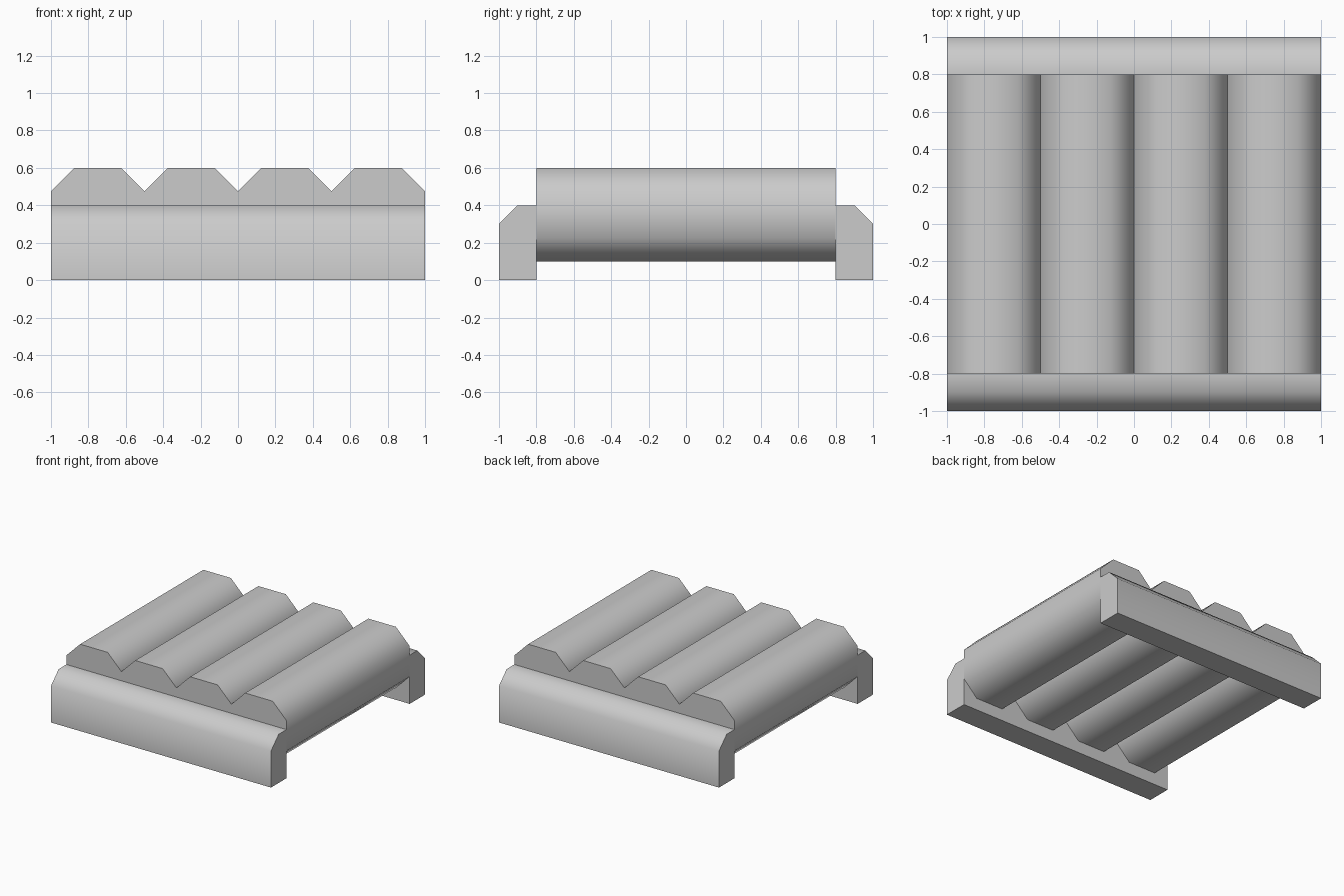
import bpy, bmesh, math
from mathutils import Vector

if "Cube" in bpy.data.objects:
    bpy.data.objects.remove(bpy.data.objects["Cube"])


def extrude_profile(name, points, offset):
    """Closed prism: profile points swept along offset, soft bevels, sharp right angles."""
    bm = bmesh.new()
    face = bm.faces.new([bm.verts.new(p) for p in points])
    new = bmesh.ops.extrude_face_region(bm, geom=[face], use_keep_orig=True)["geom"]
    verts = [g for g in new if isinstance(g, bmesh.types.BMVert)]
    bmesh.ops.translate(bm, verts=verts, vec=Vector(offset))
    bmesh.ops.recalc_face_normals(bm, faces=bm.faces)
    mesh = bpy.data.meshes.new(name)
    bm.to_mesh(mesh)
    bm.free()
    obj = bpy.data.objects.new(name, mesh)
    bpy.context.collection.objects.link(obj)
    bpy.ops.object.select_all(action='DESELECT')
    obj.select_set(True)
    bpy.context.view_layer.objects.active = obj
    bpy.ops.object.shade_smooth_by_angle(angle=math.radians(50))
    return obj


# Four chamfered logs lying side by side along y
R, C, MID = 0.25, 0.125, 0.35
octagon = [(C, R), (R, C), (R, -C), (C, -R), (-C, -R), (-R, -C), (-R, C), (-C, R)]
for i in range(4):
    cx = -0.75 + 0.5 * i
    extrude_profile(f"deck_log_{i + 1}",
                    [(cx + x, -0.8, MID + z) for x, z in octagon], (0, 1.6, 0))

# Front and back end beams with a chamfered outer top edge
beam = [(0.8, 0), (1.0, 0), (1.0, 0.3), (0.9, 0.4), (0.8, 0.4)]
for name, side in (("front_beam", -1), ("back_beam", 1)):
    extrude_profile(name, [(-1, side * y, z) for y, z in beam], (2, 0, 0))
